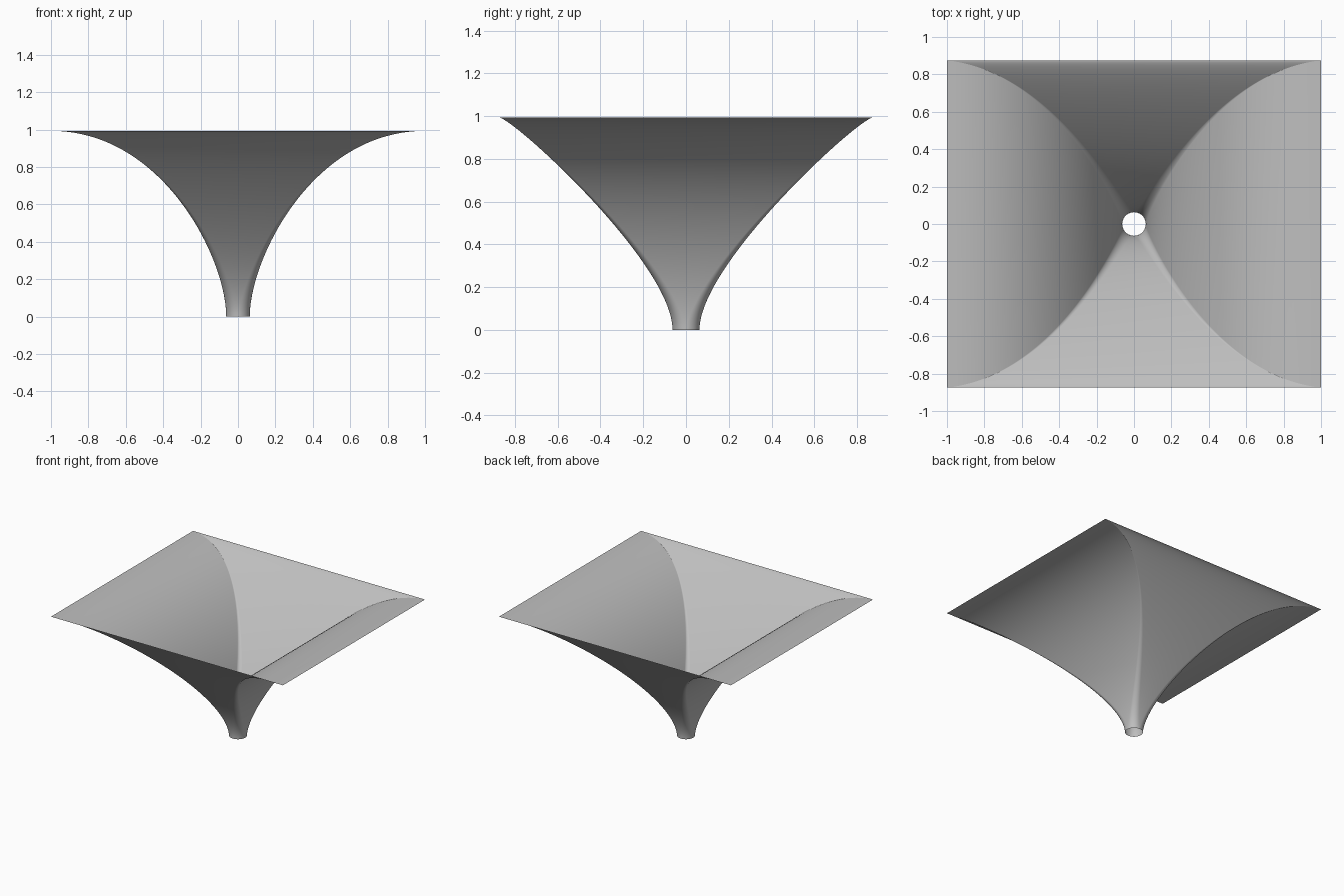
import bpy
import bmesh
from math import sin, cos, pi
from mathutils import Vector
from mathutils.geometry import interpolate_bezier

cube = bpy.data.objects.get("Cube")
if cube:
    bpy.data.objects.remove(cube)

NECK = 0.063      # radius of the round neck
RINGS = 56        # sections along the height
CORNER = 10       # steps round each corner

# Plain grey finish
grey = bpy.data.materials.new("plain_grey")
grey.use_nodes = True
colour = (0.52, 0.52, 0.52, 1)
grey.diffuse_color = colour
grey.node_tree.nodes["Principled BSDF"].inputs["Base Color"].default_value = colour

# Path of one corner, from the round neck up to the rectangular rim
corner_path = interpolate_bezier(
    Vector((NECK, NECK, 0)), Vector((NECK, NECK, 0.31)),
    Vector((0.4, 0.81, 0.993)), Vector((1, 0.875, 0.993)), RINGS)


def section(half_x, half_y, radius):
    """Rounded rectangle, anticlockwise from +x."""
    points = []
    for quarter, (sx, sy) in enumerate([(1, 1), (-1, 1), (-1, -1), (1, -1)]):
        for step in range(CORNER + 1):
            a = (quarter + step / CORNER) * pi / 2
            points.append((sx * (half_x - radius) + radius * cos(a),
                           sy * (half_y - radius) + radius * sin(a)))
    return points


# Funnel: an open sheet lofted through the sections
bm = bmesh.new()
rings = []
for i, p in enumerate(corner_path):
    t = i / (RINGS - 1)
    radius = max(0.0005, NECK * (1 - t) ** 2)
    rings.append([bm.verts.new((x, y, p.z)) for x, y in section(p.x, p.y, radius)])
for low, high in zip(rings, rings[1:]):
    count = len(low)
    for j in range(count):
        k = (j + 1) % count
        bm.faces.new((low[j], low[k], high[k], high[j]))
bmesh.ops.remove_doubles(bm, verts=bm.verts, dist=0.00002)

mesh = bpy.data.meshes.new("funnel")
bm.to_mesh(mesh)
bm.free()
mesh.materials.append(grey)
funnel = bpy.data.objects.new("funnel", mesh)
bpy.context.collection.objects.link(funnel)

# Smooth faces, with the corner creases kept sharp
bpy.ops.object.select_all(action="DESELECT")
funnel.select_set(True)
bpy.context.view_layer.objects.active = funnel
bpy.ops.object.shade_smooth_by_angle(angle=pi / 6)
